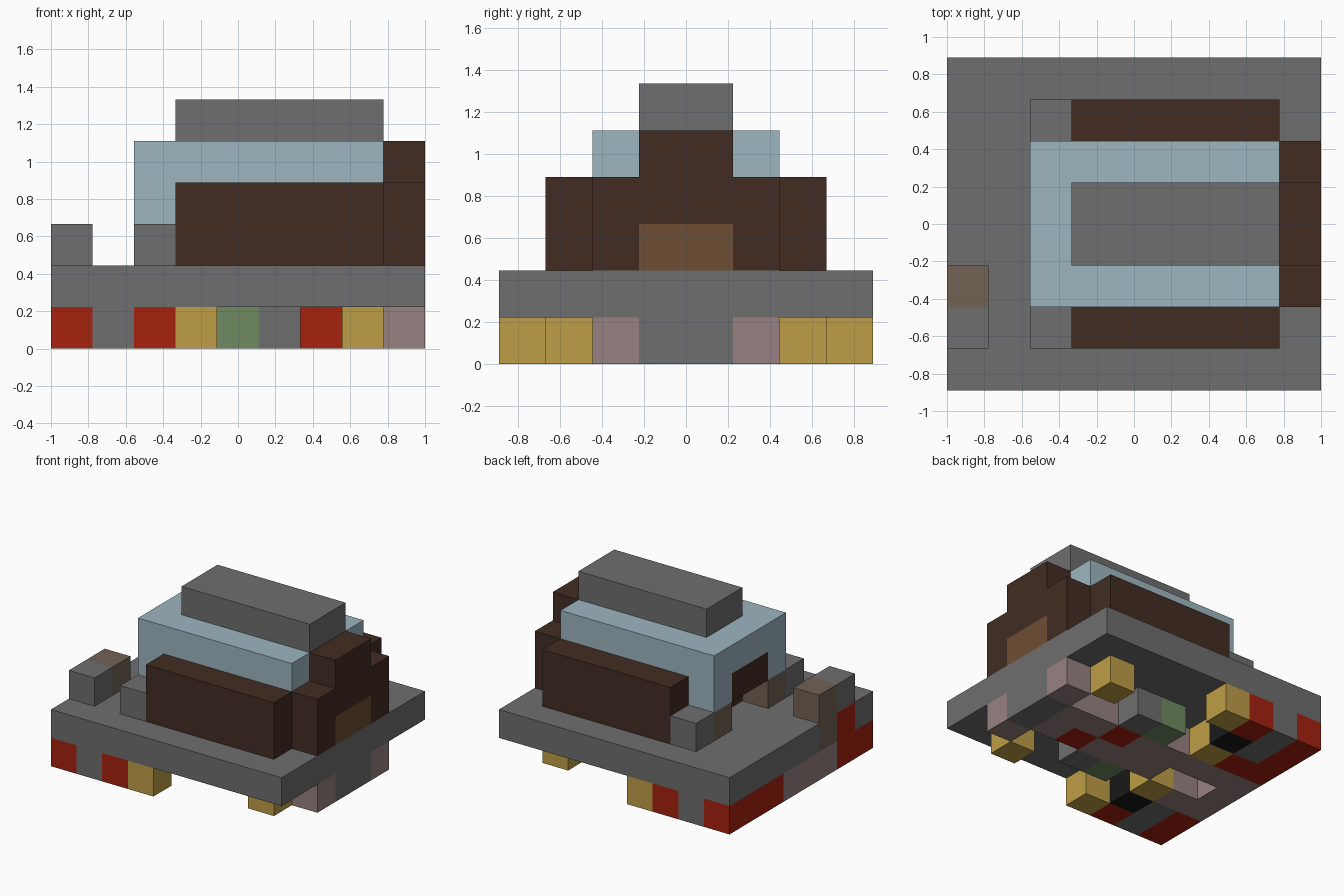
import bpy
import bmesh

if "Cube" in bpy.data.objects:
    bpy.data.objects.remove(bpy.data.objects["Cube"], do_unlink=True)

CELL = 2 / 9          # edge of one block
WIDE, DEEP = 9, 8     # footprint in blocks


def linear(channel):
    c = channel / 255
    return c / 12.92 if c <= 0.04045 else ((c + 0.055) / 1.055) ** 2.4


def material(name, *rgb):
    mat = bpy.data.materials.new(name)
    colour = (*[linear(c) for c in rgb], 1)
    mat.use_nodes = True
    mat.diffuse_color = colour
    bsdf = mat.node_tree.nodes["Principled BSDF"]
    bsdf.inputs["Base Color"].default_value = colour
    bsdf.inputs["Roughness"].default_value = 0.9
    return mat


grey = material("grey", 110, 110, 110)
brown = material("dark brown", 66, 44, 34)
glass = material("pale blue", 157, 182, 192)
red = material("red", 166, 33, 14)
yellow = material("mustard", 191, 157, 70)
green = material("sage green", 112, 138, 97)
pink = material("dusty pink", 152, 129, 129)
tan = material("taupe", 114, 98, 84)
wood = material("light brown", 110, 78, 52)
black = material("black", 25, 25, 25)


def box(name, mat, x, y, z):
    """Block spanning the given (start, end) block ranges."""
    bm = bmesh.new()
    bmesh.ops.create_cube(bm, size=1)
    for v in bm.verts:
        v.co.x = (x[v.co.x > 0] - WIDE / 2) * CELL
        v.co.y = (y[v.co.y > 0] - DEEP / 2) * CELL
        v.co.z = z[v.co.z > 0] * CELL
    mesh = bpy.data.meshes.new(name)
    bm.to_mesh(mesh)
    bm.free()
    mesh.materials.append(mat)
    obj = bpy.data.objects.new(name, mesh)
    bpy.context.collection.objects.link(obj)


def pair(name, mat, x, y, z):
    """The same block on the front side and mirrored to the back side."""
    box("front_" + name, mat, x, y, z)
    box("back_" + name, mat, x, (DEEP - y[1], DEEP - y[0]), z)


def cell(i):
    return (i, i + 1)


# Ranges shared by many parts
LOW, PLATE, SEAT, WALL, UPPER = [cell(k) for k in range(5)]
BODY = (2, 4)
MIDDLE = (3, 5)

# Deck plate with its end blocks
box("deck", grey, (1, 9), (0, 8), PLATE)
box("deck_end_front", grey, cell(0), cell(0), PLATE)
box("deck_end_back", grey, cell(0), (3, 8), PLATE)
box("deck_red_block", red, cell(0), cell(1), PLATE)
box("post", tan, cell(0), cell(2), (1, 3))
box("post_foot", grey, cell(0), cell(1), SEAT)

# Cabin side panels and front corner blocks
pair("side_panel", brown, (3, 8), cell(1), BODY)
pair("corner_block", grey, cell(2), cell(1), SEAT)

# Cabin core, windows and doorway
box("cabin_core", brown, (3, 8), (2, 6), BODY)
box("upper_windows", glass, (2, 8), (2, 6), UPPER)
pair("window_pillar", glass, cell(2), cell(2), WALL)
pair("door_post", tan, cell(2), cell(2), SEAT)
box("door_lintel", brown, cell(2), MIDDLE, WALL)

# End wall with a lighter panel
pair("end_wall", brown, cell(8), cell(2), BODY)
box("end_wall_centre", brown, cell(8), MIDDLE, (3, 5))
box("end_panel", wood, cell(8), MIDDLE, SEAT)

# Roof
box("roof", grey, (3, 8), MIDDLE, (5, 6))

# Bumper below the end wall
pair("bumper_side", pink, cell(8), cell(2), LOW)
box("bumper_centre", grey, cell(8), MIDDLE, LOW)

# Front rail under the deck
box("rail_red_front", red, cell(0), (0, 2), LOW)
box("rail_pink", pink, cell(0), (2, 5), LOW)
box("rail_red_back", red, cell(0), (5, 8), LOW)
pair("rail_grey", grey, cell(1), (0, 2), LOW)
pair("rail_lamp", red, cell(2), cell(0), LOW)
pair("rail_hub", black, cell(2), cell(1), LOW)
box("rail_inner_front", pink, cell(1), cell(2), LOW)
box("rail_inner_middle", pink, cell(1), cell(4), LOW)
box("rail_inner_back", red, cell(1), cell(5), LOW)

# Feet
pair("outer_foot", yellow, cell(3), cell(0), LOW)
pair("inner_foot", yellow, cell(2), cell(2), LOW)
pair("end_foot", yellow, cell(7), cell(1), LOW)

# Underbody spine with side blocks
box("spine_end", pink, cell(7), MIDDLE, LOW)
box("spine_red_front", red, cell(6), cell(3), LOW)
box("spine_pink_back", pink, cell(6), cell(4), LOW)
box("spine_pink_front", pink, cell(5), cell(3), LOW)
box("spine_red_back", red, cell(5), cell(4), LOW)
box("spine_middle", pink, (3, 5), MIDDLE, LOW)
box("spine_link", pink, cell(2), cell(4), LOW)
pair("green_block", green, cell(4), cell(2), LOW)
pair("grey_block", grey, cell(5), cell(2), LOW)
